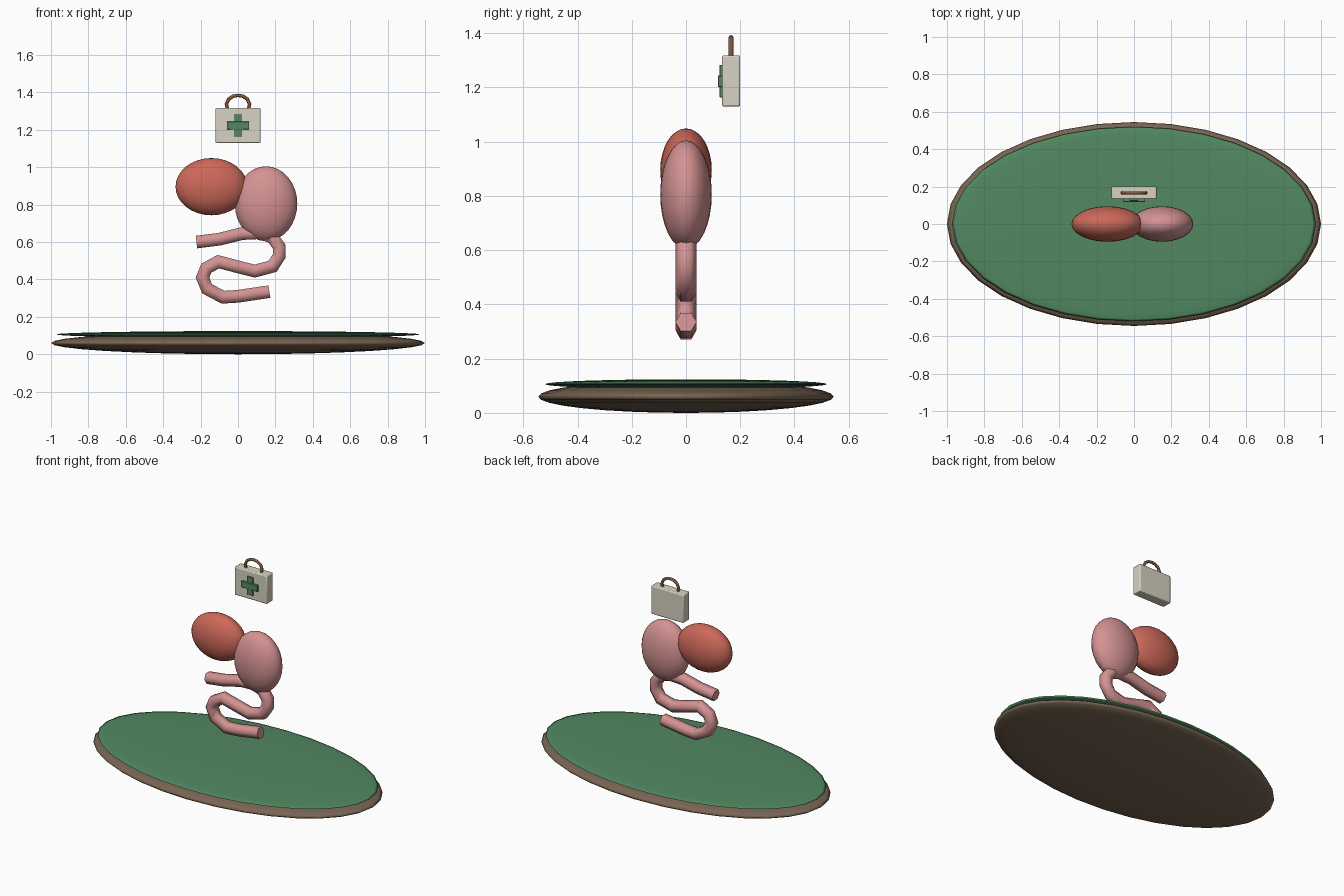
import bpy, bmesh, math
from mathutils import Vector

if "Cube" in bpy.data.objects:
    bpy.data.objects.remove(bpy.data.objects["Cube"])


def material(name, rgb):
    m = bpy.data.materials.new(name)
    m.diffuse_color = (*rgb, 1)
    m.use_nodes = True
    m.node_tree.nodes["Principled BSDF"].inputs["Base Color"].default_value = m.diffuse_color
    return m


BROWN = material("brown", (0.19, 0.13, 0.085))
GREEN = material("green", (0.085, 0.25, 0.12))
RED = material("red", (0.60, 0.14, 0.10))
PINK = material("pink", (0.66, 0.29, 0.29))
CREAM = material("cream", (0.68, 0.65, 0.54))
LEATHER = material("leather", (0.22, 0.10, 0.045))


def finish(ob, name, mat, angle=180):
    ob.name = name
    ob.data.materials.append(mat)
    bpy.ops.object.select_all(action='DESELECT')
    bpy.context.view_layer.objects.active = ob
    ob.select_set(True)
    bpy.ops.object.shade_smooth_by_angle(angle=math.radians(angle))
    return ob


def ellipsoid(name, center, radii, mat, segs, rings):
    bpy.ops.mesh.primitive_uv_sphere_add(segments=segs, ring_count=rings, radius=1)
    ob = bpy.context.object
    for v in ob.data.vertices:
        v.co = Vector(a * b for a, b in zip(v.co, radii))
    ob.location = center
    return finish(ob, name, mat)


def box(name, lo, hi, mat, bevel):
    bpy.ops.mesh.primitive_cube_add(size=1)
    ob = bpy.context.object
    for v in ob.data.vertices:
        v.co = Vector((b - a) * c for a, b, c in zip(lo, hi, v.co))
    ob.location = [(a + b) / 2 for a, b in zip(lo, hi)]
    mod = ob.modifiers.new("bevel", 'BEVEL')
    mod.width, mod.segments = bevel, 2
    return finish(ob, name, mat, 35)


def tube(name, path, y, radius, sides, mat):
    """Sweep a regular polygon along a path lying in the xz plane."""
    pts = [Vector((x, 0, z)) for x, z in path]
    bm = bmesh.new()
    rings = []
    for i, p in enumerate(pts):
        a = (p - pts[i - 1]).normalized() if i else (pts[1] - p).normalized()
        b = (pts[i + 1] - p).normalized() if i + 1 < len(pts) else a
        t = (a + b).normalized()
        n = Vector((-t.z, 0, t.x)) / max(t.dot(a), 0.6)
        rings.append([bm.verts.new(p + Vector((0, y, 0)) + radius * (
            Vector((0, math.cos(w), 0)) + n * math.sin(w)))
            for w in (2 * math.pi * k / sides for k in range(sides))])
    for r, s in zip(rings, rings[1:]):
        for k in range(sides):
            j = (k + 1) % sides
            bm.faces.new((r[k], r[j], s[j], s[k]))
    bm.faces.new(rings[0])
    bm.faces.new(rings[-1])
    bmesh.ops.recalc_face_normals(bm, faces=bm.faces)
    me = bpy.data.meshes.new(name)
    bm.to_mesh(me)
    bm.free()
    ob = bpy.data.objects.new(name, me)
    bpy.context.collection.objects.link(ob)
    return finish(ob, name, mat, 62)


# oval base with a green top
ellipsoid("base", (0, 0, 0.06), (1.0, 0.545, 0.06), BROWN, 32, 16)
ellipsoid("base_top", (0, 0, 0.106), (0.973, 0.52, 0.018), GREEN, 32, 16)

# organs
ellipsoid("liver", (-0.142, 0, 0.896), (0.192, 0.095, 0.153), RED, 24, 16)
ellipsoid("stomach", (0.15, 0, 0.805), (0.167, 0.095, 0.2), PINK, 24, 16)

# winding intestine
tube("intestine", [
    (-0.222, 0.60), (-0.10, 0.615), (0.02, 0.645), (0.12, 0.65), (0.185, 0.625),
    (0.22, 0.575), (0.22, 0.525), (0.185, 0.47), (0.09, 0.445), (-0.01, 0.47),
    (-0.105, 0.495), (-0.17, 0.46), (-0.19, 0.41), (-0.165, 0.35), (-0.08, 0.305),
    (0.0, 0.31), (0.168, 0.335)], 0, 0.039, 6, PINK)

# medical case with cross and handle
box("case", (-0.12, 0.133, 1.13), (0.12, 0.2, 1.318), CREAM, 0.006)
box("cross_upright", (-0.022, 0.124, 1.163), (0.022, 0.136, 1.283), GREEN, 0.002)
box("cross_bar", (-0.06, 0.118, 1.202), (0.06, 0.134, 1.244), GREEN, 0.002)
half = [(0.056, 1.308), (0.062, 1.338), (0.05, 1.364), (0.026, 1.38)]
tube("handle", [(-x, z) for x, z in half] + [(0, 1.384)] + half[::-1],
     0.166, 0.009, 8, LEATHER)
